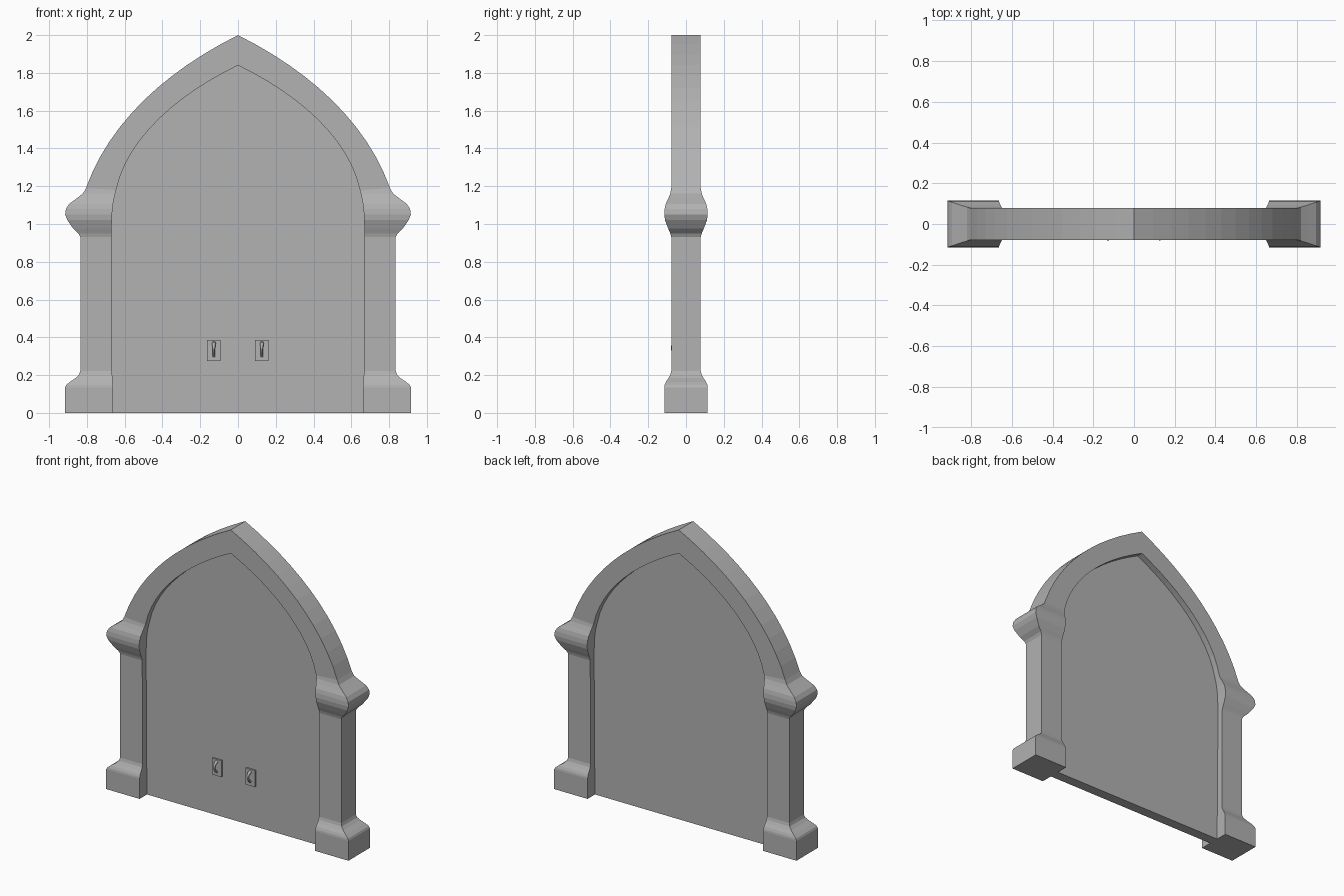
import bpy, bmesh
from mathutils import Vector
from mathutils.geometry import interpolate_bezier

if "Cube" in bpy.data.objects:
    bpy.data.objects.remove(bpy.data.objects["Cube"])

SEGMENTS = 12

stone = bpy.data.materials.new("dark_grey")
stone.diffuse_color = (.445, .445, .445, 1)
stone.use_nodes = True
stone.node_tree.nodes["Principled BSDF"].inputs["Base Color"].default_value = stone.diffuse_color


def add_object(name, data):
    data.materials.append(stone)
    obj = bpy.data.objects.new(name, data)
    bpy.context.collection.objects.link(obj)
    return obj


def finish(name, bm):
    bmesh.ops.recalc_face_normals(bm, faces=bm.faces)
    mesh = bpy.data.meshes.new(name)
    bm.to_mesh(mesh)
    bm.free()
    return add_object(name, mesh)


def arc(*pts):
    vs = [Vector((x, 0, z)) for x, z in pts]
    return [(p.x, p.z) for p in interpolate_bezier(*vs, SEGMENTS + 1)]


# Right half of the frame: base, shaft and capital (outer x, inner x, z, half depth)
pillar = [
    (.915, .663, 0, .115), (.915, .663, .135, .115), (.909, .663, .148, .113),
    (.89, .664, .164, .106), (.86, .665, .184, .093), (.842, .666, .202, .083),
    (.835, .667, .222, .078), (.835, .669, .93, .078), (.845, .669, .95, .083),
    (.872, .669, .975, .094), (.903, .668, 1.02, .111), (.915, .667, 1.05, .115),
    (.911, .664, 1.08, .113), (.893, .661, 1.107, .107), (.855, .656, 1.135, .094),
    (.82, .65, 1.162, .083),
]
sections = [((xo, z), (xi, z), d) for xo, xi, z, d in pillar]

# Pointed arch above the capital
outer = arc((.805, 1.19), (.68, 1.54), (.38, 1.81), (0, 2.0))
inner = arc((.645, 1.18), (.585, 1.46), (.31, 1.69), (0, 1.84))
sections += [(o, i, .078) for o, i in zip(outer, inner)]

# Mirror to the left half, sharing the apex section
sections += [((-o[0], o[1]), (-i[0], i[1]), d) for o, i, d in sections[-2::-1]]

# Frame: sweep the rectangular section along both pillars and the arch
bm = bmesh.new()
rings = []
for o, i, d in sections:
    rings.append([bm.verts.new((p[0], y, p[1]))
                  for p, y in ((o, -d), (o, d), (i, d), (i, -d))])
for a, b in zip(rings, rings[1:]):
    for k in range(4):
        n = (k + 1) % 4
        bm.faces.new((a[k], a[n], b[n], b[k]))
bm.faces.new(rings[0])
bm.faces.new(rings[-1])
finish("arch_frame", bm)

# Recessed door slab, filling the opening
bm = bmesh.new()
front = bm.faces.new([bm.verts.new((i[0] * 1.005, -.035, i[1])) for o, i, d in sections])
ext = bmesh.ops.extrude_face_region(bm, geom=[front], use_keep_orig=True)
bmesh.ops.translate(bm, vec=(0, .07, 0),
                    verts=[g for g in ext["geom"] if isinstance(g, bmesh.types.BMVert)])
finish("door_slab", bm)


# Two small pull handles with backing plates on the front
def handle(x, side):
    bm = bmesh.new()
    bmesh.ops.create_cube(bm, size=1)
    for v in bm.verts:
        v.co = Vector((v.co.x * .07, v.co.y * .02, v.co.z * .112)) + Vector((x, -.037, .331))
    finish(side + "_handle_plate", bm)

    path = [(-.036, .370, 1.4), (-.06, .367, 1.3), (-.074, .352, 1.0),
            (-.073, .333, .8), (-.056, .308, .8), (-.036, .298, 1.2)]
    curve = bpy.data.curves.new(side + "_pull_handle", "CURVE")
    curve.dimensions = "3D"
    curve.bevel_depth = .008
    curve.bevel_resolution = 1
    curve.use_fill_caps = True
    spline = curve.splines.new("POLY")
    spline.points.add(len(path) - 1)
    for p, (y, z, r) in zip(spline.points, path):
        p.co = (x, y, z, 1)
        p.radius = r
    add_object(side + "_pull_handle", curve)


handle(-.128, "left")
handle(.126, "right")
